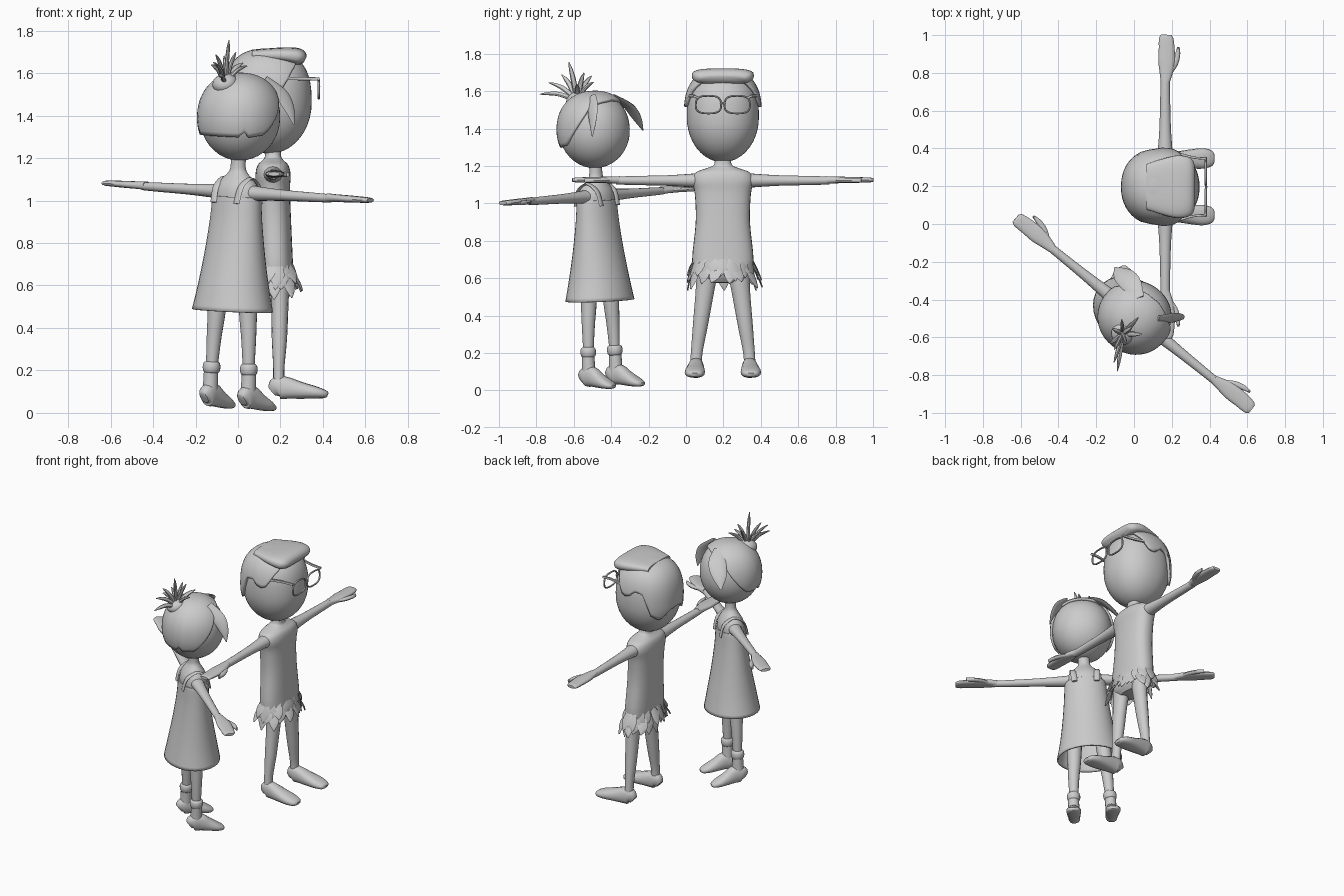
import bpy, bmesh, math, random
from math import sin, cos, pi, radians
from mathutils import Matrix, Vector

if "Cube" in bpy.data.objects:
    bpy.data.objects.remove(bpy.data.objects["Cube"])

random.seed(4)
grey = bpy.data.materials.new("plain grey")
grey.diffuse_color = (0.6, 0.6, 0.6, 1)
grey.use_nodes = True
grey.node_tree.nodes["Principled BSDF"].inputs["Base Color"].default_value = grey.diffuse_color
place = Matrix()          # current figure frame: faces +x, left is +y
X, Y, Z = Vector((1, 0, 0)), Vector((0, 1, 0)), Vector((0, 0, 1))


def power(v, e):
    return math.copysign(abs(v) ** e, v)


def finish(name, bm, thick=0):
    bmesh.ops.recalc_face_normals(bm, faces=bm.faces)
    bm.transform(place)
    me = bpy.data.meshes.new(name)
    bm.to_mesh(me)
    bm.free()
    me.materials.append(grey)
    ob = bpy.data.objects.new(name, me)
    bpy.context.collection.objects.link(ob)
    if thick:
        m = ob.modifiers.new("thickness", 'SOLIDIFY')
        m.thickness, m.offset = thick, -1
    return ob


def smooth_path(pts, k=4):
    """Catmull-Rom through points of any dimension."""
    out = []
    for i in range(len(pts) - 1):
        a, b, c, d = (pts[max(i - 1, 0)], pts[i], pts[i + 1], pts[min(i + 2, len(pts) - 1)])
        for j in range(k):
            t = j / k
            out.append([0.5 * (2 * q + (r - p) * t + (2 * p - 5 * q + 4 * r - s) * t * t
                               + (3 * q - p - 3 * r + s) * t ** 3) for p, q, r, s in zip(a, b, c, d)])
    return out + [list(pts[-1])]


def sweep(name, pts, ref=X, n=16, e=2, caps=True, k=4, thick=0):
    """Loft (x, y, z, half-size along ref, other half-size) sections along a path."""
    pts = smooth_path(pts, k) if k > 1 else pts
    bm, rings = bmesh.new(), []
    for i, p in enumerate(pts):
        t = (Vector(pts[min(i + 1, len(pts) - 1)][:3]) - Vector(pts[max(i - 1, 0)][:3])).normalized()
        u = (ref - t * ref.dot(t)).normalized()
        v = t.cross(u)
        a, b = max(p[3], .001), max(p[4], .001)
        rings.append([bm.verts.new(Vector(p[:3]) + u * a * power(cos(w), 2 / e) + v * b * power(sin(w), 2 / e))
                      for w in (2 * pi * j / n for j in range(n))])
    for r, s in zip(rings, rings[1:]):
        for j in range(n):
            bm.faces.new((r[j], r[(j + 1) % n], s[(j + 1) % n], s[j]))
    if caps:
        bm.faces.new(rings[0])
        bm.faces.new(rings[-1])
    return finish(name, bm, thick)


def shell(name, head, off=0, limit=None, n=48, rows=20, thick=0):
    """Rounded head, or a hair cap over it ending at the height table limit."""
    cx, cz, rx, ry, h, top, e = head
    rx, ry, h = rx + off, ry + off, h + off
    bm, rings = bmesh.new(), []
    pole = bm.verts.new((cx, 0, cz + h))
    for j in range(1, rows + 1):
        ring = []
        for i in range(n):
            w = 2 * pi * i / n
            end = pi * .985
            if limit:
                deg = math.degrees(min(w, 2 * pi - w))
                for (d0, z0), (d1, z1) in zip(limit, limit[1:]):
                    if d0 <= deg <= d1 + .001:
                        f = (deg - d0) / (d1 - d0)
                        u = (z0 + (z1 - z0) * f - cz) / h
                        end = math.acos(power(u, (top if u > 0 else 2) / 2))
            phi = end * j / rows
            p = top if cos(phi) > 0 else 2
            r = abs(sin(phi)) ** (2 / p)
            ring.append(bm.verts.new((cx + rx * r * power(cos(w), 2 / e), ry * r * power(sin(w), 2 / e),
                                      cz + h * power(cos(phi), 2 / p))))
        rings.append(ring)
    for i in range(n):
        bm.faces.new((pole, rings[0][i], rings[0][(i + 1) % n]))
        for r, s in zip(rings, rings[1:]):
            bm.faces.new((r[i], s[i], s[(i + 1) % n], r[(i + 1) % n]))
    if not limit:
        bm.faces.new(rings[-1])
    return finish(name, bm, thick)


def arms(who, z, start, g):
    """Arm, mitten hand and forward thumb on both sides."""
    for s, side in ((1, "left"), (-1, "right")):
        sweep(f"{who}_{side}_arm", [(0, s * y, z, a * g, b * g) for y, a, b in (
            (start, .05, .045), (start + .06, .042, .037), (.3, .031, .028), (.48, .026, .024), (.57, .025, .021))])
        sweep(f"{who}_{side}_hand", [(x, s * y, z + .003, a, b) for x, y, a, b in (
            (0, .55, .023, .02), (.005, .60, .034, .018), (.008, .66, .044, .017), (.008, .73, .042, .015),
            (.005, .785, .038, .013), (.005, .805, .026, .009))], e=2.5)
        sweep(f"{who}_{side}_thumb", [(x, s * y, z, a, .012) for x, y, a in (
            (.02, .60, .014), (.05, .65, .017), (.066, .70, .014), (.07, .74, .006))], n=10)


# ---------------- taller figure, facing +x ----------------
place = Matrix.Translation((.165, .197, 0))
sweep("tall_torso", [(x, 0, z, a, b) for x, z, a, b in (
    (.02, .575, .05, .09), (.018, .62, .08, .145), (.012, .70, .082, .164), (.005, .9, .08, .145), (0, 1.05, .08, .15),
    (0, 1.12, .083, .165), (0, 1.165, .073, .145), (0, 1.19, .05, .08), (0, 1.21, .038, .046), (0, 1.28, .036, .042))],
    n=32, e=2.4)
arms("tall", 1.122, .1, 1)
tall_head = (-.018, 1.46, .2, .193, .24, 2.7, 2.2)
shell("tall_head", tall_head)
shell("tall_hair", tall_head, .016, ((0, 1.67), (45, 1.65), (62, 1.60), (74, 1.53), (86, 1.51), (98, 1.56),
      (112, 1.55), (128, 1.40), (145, 1.37), (165, 1.43), (180, 1.44)), thick=.016)
sweep("tall_quiff", [(x, 0, z, a, b) for x, z, a, b in (
    (-.1, 1.685, .12, .025), (.04, 1.685, .163, .036), (.11, 1.678, .162, .041),
    (.14, 1.67, .145, .032), (.152, 1.665, .12, .015))], ref=Y, n=28, e=3)

# Legs and bare feet
for s, side in ((1, "left"), (-1, "right")):
    sweep(f"tall_{side}_leg", [(x, s * y, z, a, b) for x, y, z, a, b in (
        (.03, .085, .64, .05, .06), (.032, .095, .54, .042, .05), (.03, .12, .35, .036, .04),
        (.027, .14, .2, .026, .031), (.028, .145, .11, .03, .032))])
    sweep(f"tall_{side}_foot", [(x, s * y, z, a, b) for x, y, z, a, b in (
        (-.005, .14, .1, .022, .025), (.02, .142, .118, .037, .052), (.06, .144, .118, .042, .052),
        (.13, .147, .106, .05, .04), (.2, .15, .096, .054, .029), (.245, .15, .088, .042, .019),
        (.258, .15, .084, .025, .01))], ref=Y, e=2.4)

# Glasses
for s, side in ((1, "left"), (-1, "right")):
    rim = [(.215, s * .077 + .068 * power(cos(w), .7), 1.525 + .05 * power(sin(w), .7) * (1 - .12 * (sin(w) < 0)),
            .006, .005) for w in (2 * pi * j / 28 for j in range(29))]
    sweep(f"glasses_{side}_rim", rim, n=8, k=1)
    sweep(f"glasses_{side}_temple", [(.217, s * .15, 1.572, .006, .008), (.15, s * .155, 1.574, .006, .008),
                                     (.06, s * .18, 1.575, .006, .008)], ref=Y, n=8, e=4)
    sweep(f"glasses_{side}_hinge", [(.215, s * .13, 1.563, .006, .006), (.215, s * .156, 1.574, .006, .008)], n=8, k=1)
sweep("glasses_bridge", [(.215, -.014, 1.53, .006, .006), (.217, 0, 1.536, .006, .006),
                         (.215, .014, 1.53, .006, .006)], n=8)

# Leaf skirt, two ragged layers
for layer, (top, length) in enumerate(((.70, .1), (.665, .11))):
    for i in range(17):
        w = 2 * pi * (i + layer / 2) / 17 + random.uniform(-.06, .06)
        out = Vector((cos(w), sin(w), 0))
        base = Vector((.013 + .082 * cos(w), .16 * sin(w), top))
        flare, drop = random.uniform(.012, .055), length * random.uniform(.75, 1.2)
        side = Vector((-sin(w), cos(w), 0))
        lean = side * random.uniform(-.02, .02)
        path = [(base - out * .004, .022), (base + out * flare * .4 - Z * drop * .4, .033),
                (base + out * flare * .75 + lean * .5 - Z * drop * .72, .024), (base + out * flare + lean - Z * drop, .002)]
        sweep("skirt_leaf", [(*p, a, .004) for p, a in path], ref=side, n=8, k=3)

# ---------------- shorter figure, turned away and leaning slightly ----------------
turn = Matrix.Rotation(radians(51), 4, 'Z')
place = Matrix.Translation((-.045, -.445, 0)) @ turn @ Matrix.Rotation(radians(2.9), 4, 'X')
sweep("short_torso", [(0, 0, z, a, b) for z, a, b in (
    (.85, .08, .115), (1.0, .083, .12), (1.06, .078, .112), (1.1, .06, .085), (1.13, .042, .052),
    (1.16, .034, .037), (1.24, .034, .037))], n=28)
sweep("dress", [(0, 0, z, a, b) for z, a, b in (
    (.482, .172, .203), (.6, .15, .178), (.75, .122, .155), (.9, .1, .138), (1.0, .092, .13), (1.02, .09, .126))],
    n=32, caps=False, thick=.01)
arms("short", 1.04, .075, .9)
short_head = (0, 1.39, .186, .186, .2, 2.2, 2.1)
shell("short_head", short_head)
shell("short_hair", short_head, .014, ((0, 1.56), (35, 1.55), (58, 1.53), (72, 1.46), (88, 1.38), (102, 1.32),
      (128, 1.305), (135, 1.33), (142, 1.305), (180, 1.305)), thick=.016)

# Swept fringe locks either side of the face
sweep("right_fringe_lock", [(.06, -.09, 1.575, .03, .008), (.115, -.15, 1.51, .04, .01),
                            (.14, -.185, 1.44, .028, .008), (.15, -.205, 1.37, .003, .003)], ref=Vector((1, -.3, 0)), n=10)
sweep("left_fringe_lock", [(.08, .06, 1.575, .035, .008), (.12, .14, 1.52, .055, .011),
                           (.125, .205, 1.45, .045, .01), (.13, .25, 1.38, .004, .003)], ref=Vector((1, -.3, 0)), n=10)

# Spiky tied tuft at the back of the crown
root = Vector((-.115, .005, 1.55))
sweep("hair_tie", [(*(root + Vector((-.012, 0, .03)) * t), r, r) for t, r in
                   ((-.6, .055), (.2, .06), (.9, .05), (1.4, .025))])
for tip in ((-.03, -.2, .04), (-.07, -.05, .09), (-.05, -.08, .14), (.01, -.04, .21), (.045, .04, .15),
            (.08, .09, .1), (.1, 0, .09), (-.01, .08, .13), (-.06, .03, .1), (-.05, -.15, .1)):
    d = turn.inverted().to_3x3() @ Vector(tip)
    bend = Vector((0, 0, .018))
    sweep("hair_spike", [(*root, .014, .012), (*(root + d * .45 + bend), .014, .01),
                         (*(root + d * .75 + bend * .7), .01, .008), (*(root + d), .002, .002)],
          ref=d.orthogonal(), n=8)

# Dress straps, legs, cuffs and boots
for s, side in ((1, "left"), (-1, "right")):
    sweep(f"{side}_strap", [(x, s * y, z, .018, .006) for x, y, z in (
        (-.088, .07, .99), (-.07, .074, 1.06), (-.035, .076, 1.095), (0, .076, 1.108),
        (.035, .076, 1.095), (.07, .074, 1.06), (.088, .07, .99))], ref=Y, n=8)
    sweep(f"short_{side}_leg", [(0, s * y, z, r, r) for y, z, r in (
        (.085, .7, .055), (.095, .48, .043), (.105, .35, .035), (.112, .2, .027))])
    sweep(f"{side}_cuff", [(0, s * .113, z, r, r) for z, r in (
        (.182, .03), (.19, .038), (.21, .042), (.23, .038), (.238, .026))])
    sweep(f"{side}_boot_shaft", [(x, s * .115, z, a, b) for x, z, a, b in (
        (0, .2, .034, .034), (0, .13, .036, .035), (.0, .07, .042, .037))])
    sweep(f"{side}_boot", [(x, s * y, z, a, b) for x, y, z, a, b in (
        (-.045, .115, .065, .022, .028), (-.025, .115, .077, .036, .05), (.02, .117, .079, .039, .055),
        (.07, .12, .06, .043, .041), (.125, .123, .041, .046, .027), (.162, .124, .03, .034, .016),
        (.175, .124, .027, .018, .008))], ref=Y, e=2.4)

# Smooth shading with crisp edges
bpy.ops.object.select_all(action='SELECT')
bpy.context.view_layer.objects.active = bpy.data.objects["dress"]
bpy.ops.object.shade_smooth_by_angle(angle=radians(40))
